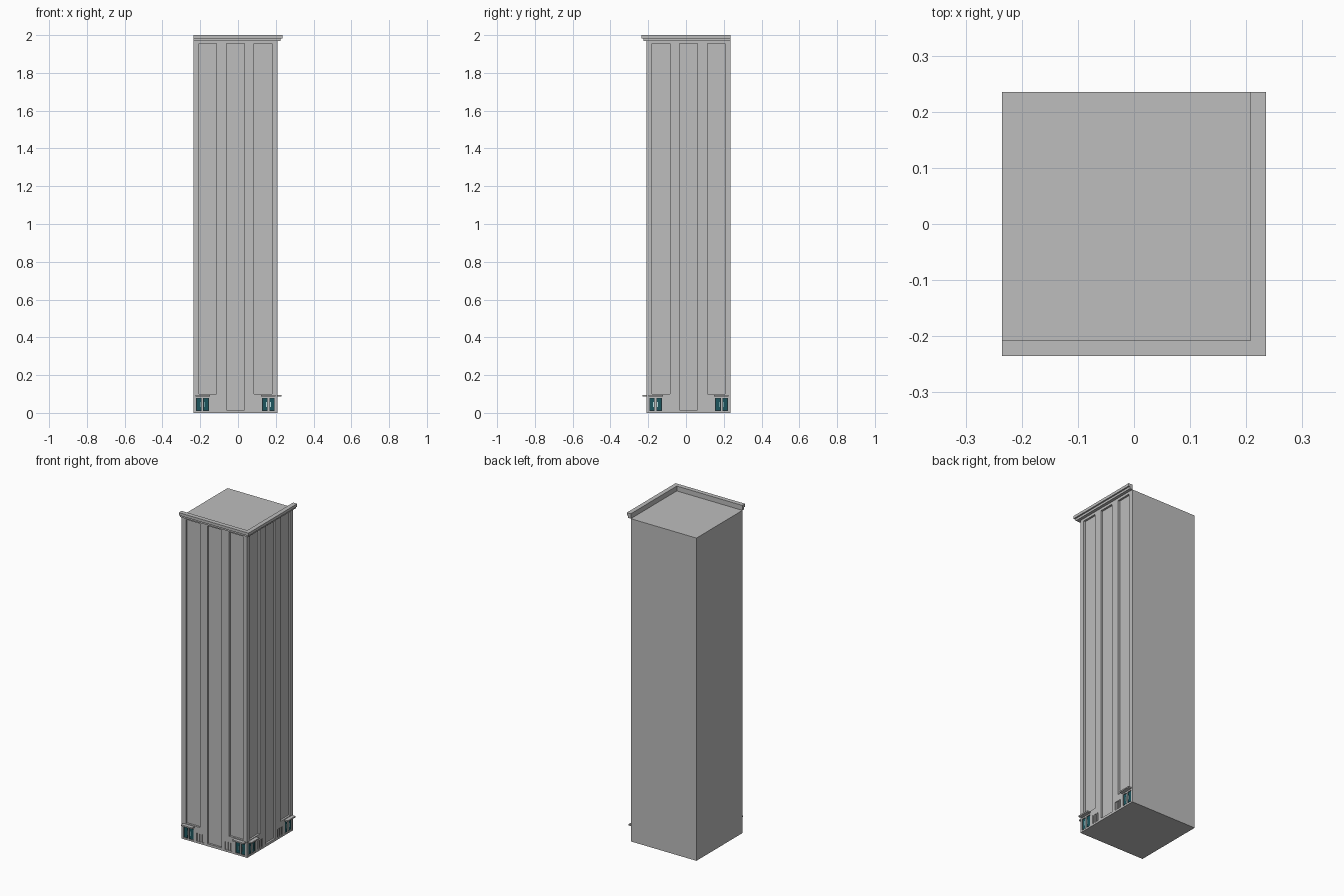
import bpy, bmesh

if "Cube" in bpy.data.objects:
    bpy.data.objects.remove(bpy.data.objects["Cube"])

BACK, WALL, ROOF = -0.235, 0.208, 1.97    # rear edge, facade plane, roof height
MID = (BACK + WALL) / 2


def material(name, rgb):
    m = bpy.data.materials.new(name)
    m.use_nodes = True
    m.diffuse_color = (*rgb, 1)
    m.node_tree.nodes["Principled BSDF"].inputs["Base Color"].default_value = (*rgb, 1)
    return m


stone = material("grey stone", (0.51, 0.51, 0.51))
teal = material("dark teal glass", (0.012, 0.09, 0.11))
dark = material("dark frame", (0.012, 0.03, 0.035))
pale = material("pale handle", (0.5, 0.75, 0.78))


def boxes(name, mat, specs):
    """One object made of axis-aligned boxes given as (low corner, high corner)."""
    bm = bmesh.new()
    for lo, hi in specs:
        vs = bmesh.ops.create_cube(bm, size=1)["verts"]
        for v in vs:
            v.co = [(a + b) / 2 + c * (b - a) for a, b, c in zip(lo, hi, v.co)]
    me = bpy.data.meshes.new(name)
    bm.to_mesh(me)
    bm.free()
    me.materials.append(mat)
    ob = bpy.data.objects.new(name, me)
    bpy.context.collection.objects.link(ob)
    return ob


def on_facades(u0, u1, z0, z1, d0, d1, mirror=True):
    """Boxes on both facades; u runs along the wall, d is distance out of it."""
    out = []
    for a, b in ([(u0, u1), (-u1, -u0)] if mirror else [(u0, u1)]):
        out.append(((MID + a, -WALL - d1, z0), (MID + b, -WALL - d0, z1)))
        out.append(((WALL + d0, -MID + a, z0), (WALL + d1, -MID + b, z1)))
    return out


# Tower block with recessed bays, shop windows and vents
tower = boxes("tower_body", stone, [((BACK, -WALL, 0), (WALL, -BACK, ROOF))])
panes = [(0.141, 0.171), (0.179, 0.208)]
slats = [(0.072 + i * 0.018, 0.084 + i * 0.018) for i in range(3)]
cuts = on_facades(0.099, 0.193, 0.10, 1.955, -0.012, 0.02)
cuts += on_facades(-0.047, 0.047, 0.015, 1.955, -0.012, 0.02, mirror=False)
for u0, u1 in panes:
    cuts += on_facades(u0, u1, 0.01, 0.08, -0.008, 0.02)
for u0, u1 in slats:
    cuts += on_facades(u0, u1, 0.012, 0.062, -0.006, 0.02)
cutter = boxes("recess_cutter", stone, cuts)
cutter.hide_render = True
mod = tower.modifiers.new("recesses", "BOOLEAN")
mod.object, mod.operation, mod.solver = cutter, "DIFFERENCE", "EXACT"
bpy.context.view_layer.objects.active = tower
bpy.ops.object.modifier_apply(modifier=mod.name)
bpy.data.objects.remove(cutter)

# Shop windows: frame, glass and handles
frames, glass, handles = [], [], []
for i, (u0, u1) in enumerate(panes):
    frames += on_facades(u0, u1, 0.01, 0.08, -0.009, -0.005)
    glass += on_facades(u0 + 0.004, u1 - 0.004, 0.014, 0.076, -0.008, -0.003)
    h = u1 - 0.008 if i == 0 else u0 + 0.005
    handles += on_facades(h, h + 0.003, 0.032, 0.058, -0.004, -0.001)
boxes("window_frames", dark, frames)
boxes("window_glass", teal, glass)
boxes("window_handles", pale, handles)

# Thin canopies over the shop windows
boxes("canopies", stone, on_facades(0.136, 0.212, 0.088, 0.096, -0.002, 0.022))


# Stepped cornice wrapping the two facades, rising above the roof
def cornice(name, reach, z0, z1):
    boxes(name, stone, [((BACK, -WALL - reach, z0), (WALL + reach, -WALL, z1)),
                        ((WALL, -WALL, z0), (WALL + reach, -BACK, z1))])


cornice("cornice_lower", 0.018, ROOF, 1.983)
cornice("cornice_upper", 0.027, 1.983, 2.0)
